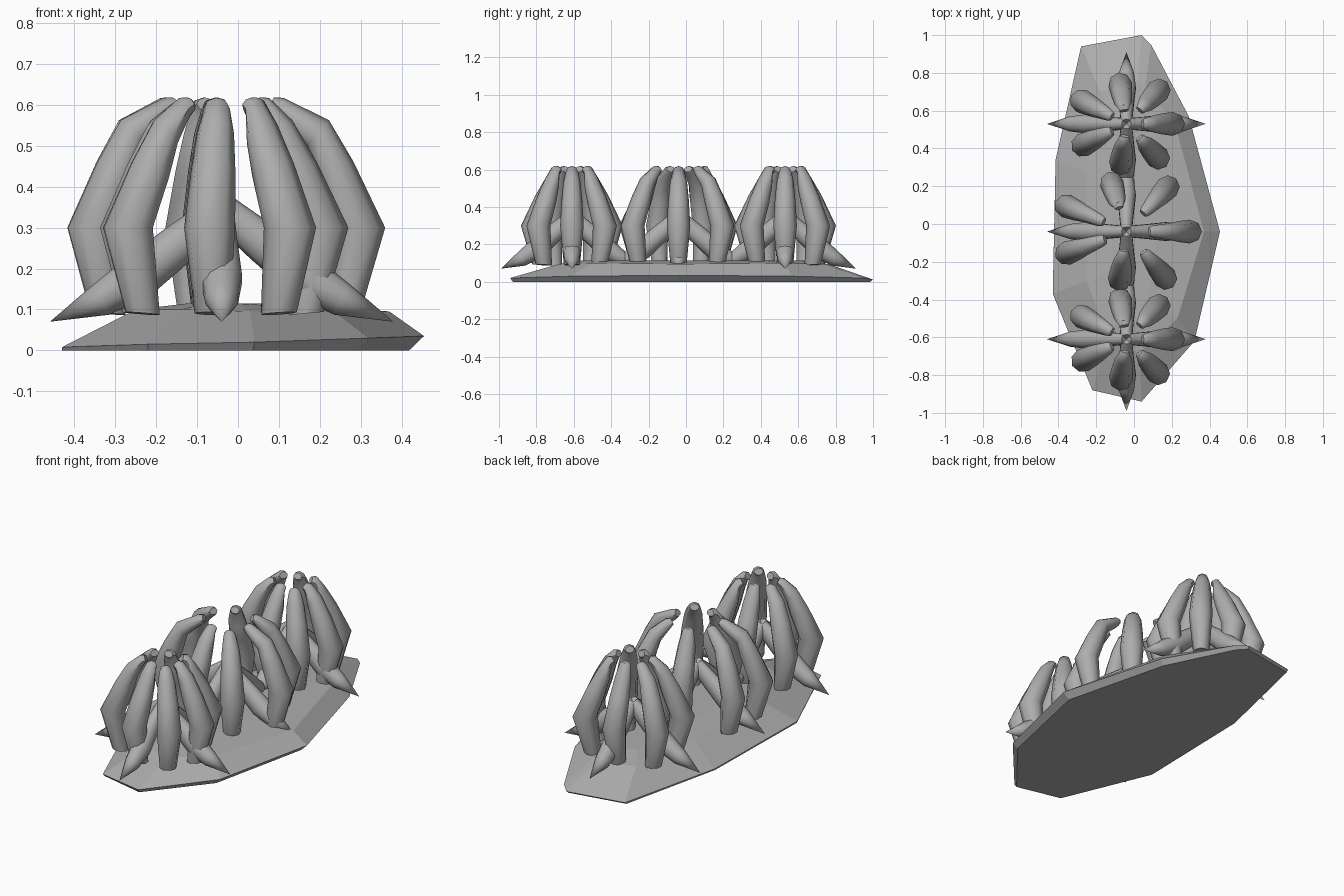
import bpy, bmesh, math
from mathutils import Vector

if "Cube" in bpy.data.objects:
    bpy.data.objects.remove(bpy.data.objects["Cube"])

grey = bpy.data.materials.new("stone grey")
grey.diffuse_color = (0.42, 0.42, 0.42, 1)
grey.use_nodes = True
grey.node_tree.nodes["Principled BSDF"].inputs["Base Color"].default_value = grey.diffuse_color


def make_object(name, rings, smooth):
    """Skin a stack of equal-length point rings and cap both ends."""
    bm = bmesh.new()
    loops = [[bm.verts.new(p) for p in ring] for ring in rings]
    n = len(loops[0])
    for a, b in zip(loops, loops[1:]):
        for i in range(n):
            j = (i + 1) % n
            bm.faces.new((a[i], a[j], b[j], b[i]))
    bm.faces.new(loops[0][::-1])
    bm.faces.new(loops[-1])
    bmesh.ops.remove_doubles(bm, verts=bm.verts, dist=0.0005)
    bmesh.ops.recalc_face_normals(bm, faces=bm.faces)
    mesh = bpy.data.meshes.new(name)
    bm.to_mesh(mesh)
    bm.free()
    ob = bpy.data.objects.new(name, mesh)
    bpy.context.collection.objects.link(ob)
    mesh.materials.append(grey)
    if smooth:
        bpy.ops.object.select_all(action='DESELECT')
        bpy.context.view_layer.objects.active = ob
        ob.select_set(True)
        bpy.ops.object.shade_smooth_by_angle(angle=math.radians(smooth))
    return ob


def limb(name, centre, angle, sections, sides, smooth):
    """Sections: radius from centre, height, tilt, depth, half width."""
    a = math.radians(angle)
    out = Vector((math.cos(a), math.sin(a), 0))
    side = Vector((-math.sin(a), math.cos(a), 0))
    rings = []
    for r, z, tilt, depth, width in sections:
        t = math.radians(tilt)
        axis = out * math.cos(t) + Vector((0, 0, math.sin(t)))
        c = centre + out * r + Vector((0, 0, z))
        rings.append([c + axis * depth * math.cos(k) + side * width * math.sin(k)
                      for k in (math.tau * i / sides for i in range(sides))])
    return make_object(name, rings, smooth)


# Base slab: widest outline, with a smaller underside and a raised plateau
outline = [(-0.28, 0.94, .012), (0.04, 1.0, .012), (0.09, 0.95, .02), (0.29, 0.57, .03),
           (0.455, -0.04, .035), (0.32, -0.62, .03), (0.04, -0.94, .02),
           (-0.22, -0.88, .015), (-0.43, -0.37, .008), (-0.415, 0.34, .008)]
plateau = [(-0.18, 0.70, .095), (0.02, 0.76, .095), (0.06, 0.73, .095), (0.22, 0.52, .10),
           (0.37, -0.04, .095), (0.23, -0.50, .10), (0.03, -0.68, .095),
           (-0.14, -0.62, .10), (-0.25, -0.30, .10), (-0.25, 0.28, .10)]
under = [(x * (0.92 if x > 0 else 1), y * 0.985, 0) for x, y, z in outline]
crown = [(x * 0.4 - 0.02, y * 0.8, 0.115) for x, y, z in plateau]
make_object("base_slab", [under, outline, plateau, crown], 0)

# Finger layouts: angle, outer radius, tip radius
tight = [(99, .275, .07), (46, .31, .10), (0, .31, .085), (-47, .31, .10),
         (-98, .275, .065), (206, .32, .085), (153, .33, .085)]
wide = [(107, .33, .13), (47, .385, .13), (0, .40, .12), (-50, .385, .14),
        (-98, .32, .10), (200, .40, .12), (157, .41, .13)]

for label, y, layout in (("front", -0.61, tight), ("middle", -0.04, wide), ("back", 0.53, tight)):
    centre = Vector((-0.04, y, 0))
    # Curled fingers closing toward the top
    for i, (angle, outer, tip) in enumerate(layout):
        limb(f"{label}_finger_{i + 1}", centre, angle, [
            (outer - .105, .09, 5, .045, .043),
            (outer - .065, .30, 0, .065, .063),
            (outer - .125, .44, 25, .052, .055),
            (outer - .165, .53, 50, .043, .046),
            (tip + .02, .592, 66, .028, .032),
            (tip, .602, 66, .018, .024)], 8, 50)
    # Four cross-shaped pointed roots
    for i in range(4):
        reach = 0.42 if i % 2 == 0 else 0.38
        limb(f"{label}_spike_{i + 1}", centre, 90 * i, [
            (0, .345, 50, .04, .03),
            (reach * .25, .26, 50, .05, .04),
            (reach * .50, .175, 55, .055, .052),
            (reach * .70, .125, 65, .042, .042),
            (reach, .07, 70, 0, 0)], 10, 50)
